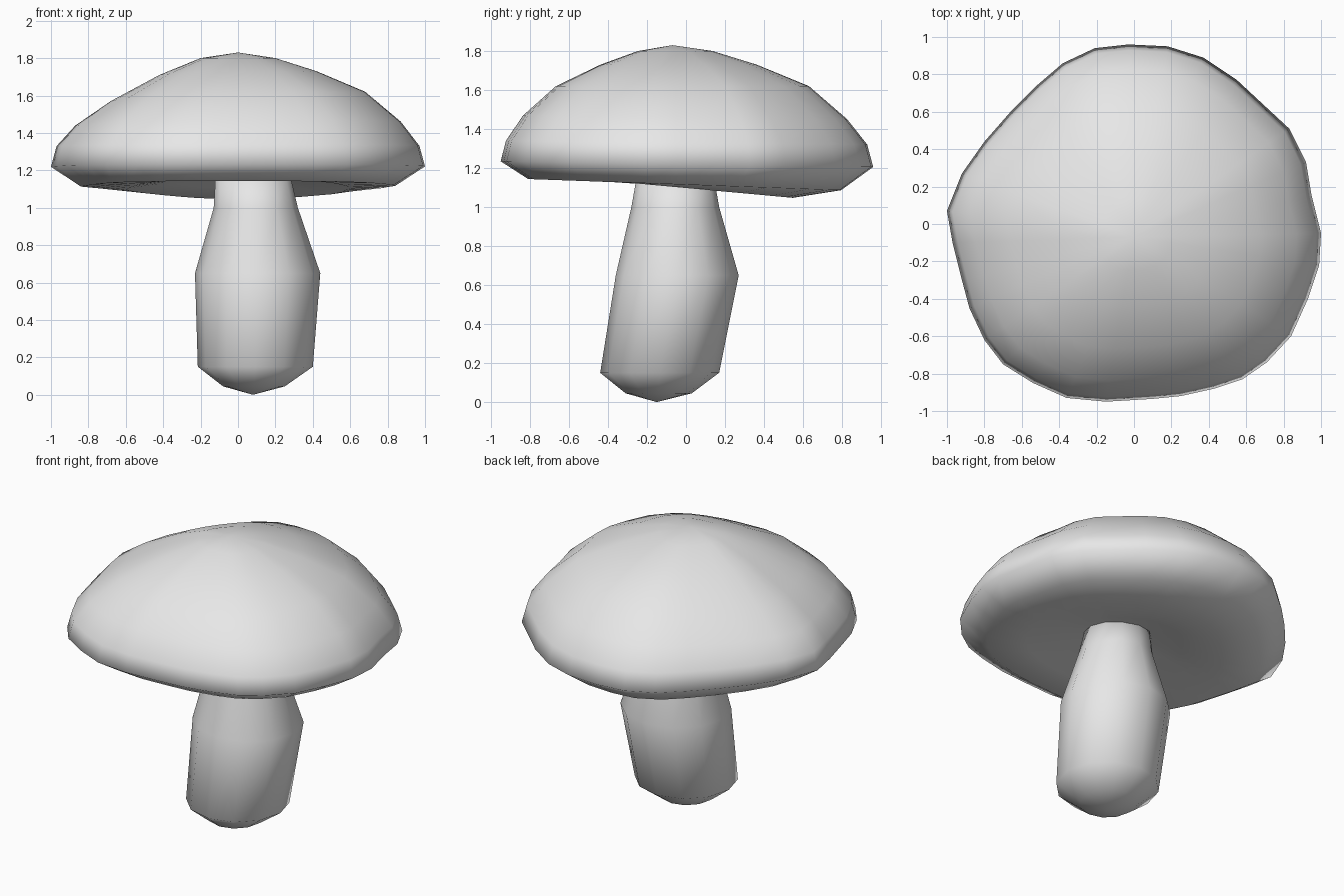
import bpy, math

cube = bpy.data.objects.get("Cube")
if cube:
    bpy.data.objects.remove(cube, do_unlink=True)

grey = bpy.data.materials.new("pale grey")
grey.use_nodes = True
grey.diffuse_color = (0.8, 0.8, 0.8, 1)
grey.node_tree.nodes["Principled BSDF"].inputs["Base Color"].default_value = (0.8, 0.8, 0.8, 1)


def loft(name, rings, start, end):
    """Skin a list of equal rings and close both ends with a fan."""
    n = len(rings[0])
    verts = [start] + [p for ring in rings for p in ring] + [end]
    last = len(verts) - 1
    faces = []
    for i in range(n):
        j = (i + 1) % n
        faces.append((0, 1 + j, 1 + i))
        for r in range(len(rings) - 1):
            a, b = 1 + r * n, 1 + (r + 1) * n
            faces.append((a + i, a + j, b + j, b + i))
        faces.append((last - n + i, last - n + j, last))
    mesh = bpy.data.meshes.new(name)
    mesh.from_pydata(verts, [], faces)
    mesh.materials.append(grey)
    obj = bpy.data.objects.new(name, mesh)
    bpy.context.collection.objects.link(obj)
    for poly in mesh.polygons:
        poly.use_smooth = True
    return obj


# Cap: uneven rim outline, scaled along a domed profile with a hollow underside
outline = [(1, -.05), (.95, .15), (.92, .33), (.83, .51), (.55, .77), (.37, .89),
           (.18, .95), (-.03, .96), (-.21, .94), (-.38, .86), (-.52, .74), (-.66, .6),
           (-.8, .44), (-.92, .27), (-1, .07), (-.97, -.1), (-.92, -.3), (-.88, -.45),
           (-.8, -.62), (-.7, -.75), (-.54, -.85), (-.36, -.93), (-.15, -.95),
           (.1, -.935), (.25, -.92), (.43, -.88), (.58, -.83), (.71, -.74),
           (.84, -.6), (.93, -.4), (.99, -.22)]
# (scale, height, front-to-back tilt, dent on the right)
profile = [(.1, 1.17, 0, 0), (.35, 1.14, .04, 0), (.6, 1.10, .055, 0), (.84, 1.115, .03, 0),
           (1, 1.22, .015, 0), (.97, 1.33, .01, 0), (.87, 1.46, .01, .02),
           (.68, 1.62, 0, .05), (.42, 1.73, 0, .02), (.2, 1.80, 0, 0)]
cap_rings = []
for s, z, tilt, dent in profile:
    ring = []
    for x, y in outline:
        side = max(0, -x) ** 2
        ring.append((x * s, y * s - .07 * (1 - s), z - tilt * y - dent * side))
    cap_rings.append(ring)
loft("mushroom_cap", cap_rings, (0, -.07, 1.18), (0, -.07, 1.83))

# Stem: leaning, bulging column with a rounded foot
# (height, x min, x max, y min, y max)
stem = [(.045, -.08, .25, -.31, .03), (.15, -.215, .4, -.44, .17),
        (.65, -.23, .44, -.36, .27), (1.0, -.13, .32, -.28, .17),
        (1.17, -.12, .28, -.25, .14)]
sides = 12
stem_rings = []
for z, x0, x1, y0, y1 in stem:
    ring = []
    for i in range(sides):
        a = math.tau * i / sides
        ring.append(((x0 + x1) / 2 + (x1 - x0) / 2 * math.cos(a),
                     (y0 + y1) / 2 + (y1 - y0) / 2 * math.sin(a), z))
    stem_rings.append(ring)
loft("mushroom_stem", stem_rings, (.08, -.15, 0), (.08, -.055, 1.18))
